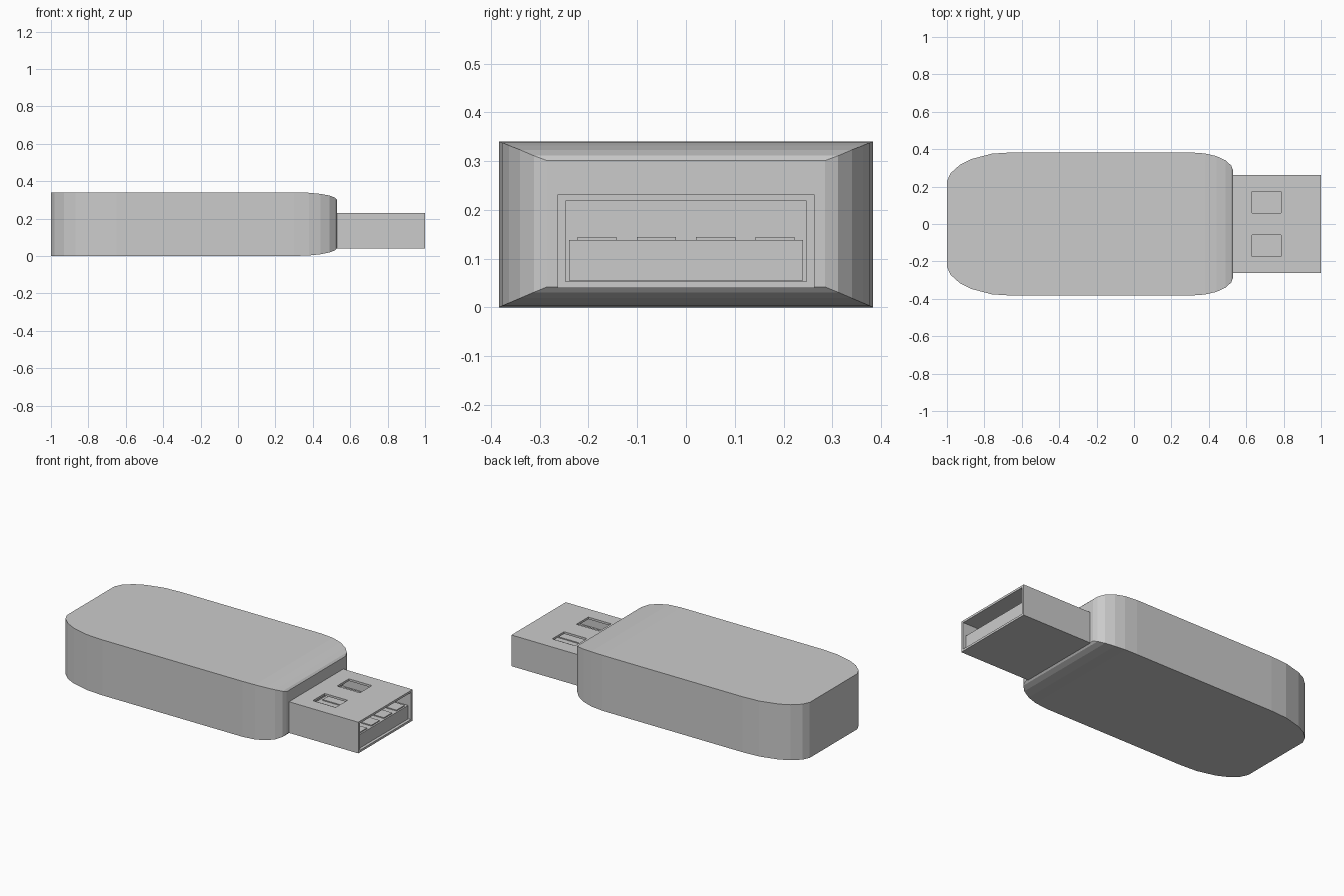
import bpy, bmesh

if "Cube" in bpy.data.objects:
    bpy.data.objects.remove(bpy.data.objects["Cube"])


def box(name, x, y, z):
    """Axis-aligned box from (min, max) pairs."""
    bm = bmesh.new()
    bmesh.ops.create_cube(bm, size=1)
    for v in bm.verts:
        v.co = [lo + (hi - lo) * (c + 0.5) for c, (lo, hi) in zip(v.co, (x, y, z))]
    return finish(name, bm)


def finish(name, bm):
    bmesh.ops.recalc_face_normals(bm, faces=bm.faces)
    mesh = bpy.data.meshes.new(name)
    bm.to_mesh(mesh)
    bm.free()
    obj = bpy.data.objects.new(name, mesh)
    bpy.context.collection.objects.link(obj)
    return obj


def cut(target, cutter):
    mod = target.modifiers.new(cutter.name, 'BOOLEAN')
    mod.operation = 'DIFFERENCE'
    mod.solver = 'EXACT'
    mod.object = cutter
    cutter.hide_render = True
    cutter.display_type = 'WIRE'


# Body: rectangular sections lofted along x (x, half width, bottom, top)
stations = [
    (-1.0, 0.23, 0, 0.34), (-0.98, 0.272, 0, 0.34), (-0.93, 0.317, 0, 0.34),
    (-0.87, 0.347, 0, 0.34), (-0.76, 0.376, 0, 0.34), (-0.65, 0.383, 0, 0.34),
    (0.30, 0.383, 0, 0.34), (0.38, 0.377, 0.003, 0.338), (0.44, 0.363, 0.009, 0.332),
    (0.49, 0.340, 0.019, 0.323), (0.52, 0.312, 0.031, 0.311), (0.53, 0.285, 0.042, 0.301),
]
bm = bmesh.new()
rings = [[bm.verts.new((x, y, z)) for y, z in ((-w, lo), (w, lo), (w, hi), (-w, hi))]
         for x, w, lo, hi in stations]
for a, b in zip(rings, rings[1:]):
    for i in range(4):
        j = (i + 1) % 4
        bm.faces.new((a[i], a[j], b[j], b[i]))
bm.faces.new(rings[0])
bm.faces.new(rings[-1])
finish("body", bm)

# Hollow connector shell with two square windows in its top
shell = box("connector_shell", (0.525, 1.0), (-0.263, 0.263), (0.04, 0.231))
cut(shell, box("cavity_cutter", (0.54, 1.1), (-0.247, 0.247), (0.053, 0.218)))
for side, y in (("left", (0.06, 0.175)), ("right", (-0.175, -0.06))):
    cut(shell, box(f"window_cutter_{side}", (0.63, 0.785), y, (0.20, 0.26)))

# Plastic tongue and its four contacts
box("tongue", (0.535, 0.985), (-0.24, 0.24), (0.055, 0.138))
for i in range(4):
    y = -0.182 + i * 0.1215
    box(f"contact_{i + 1}", (0.56, 0.975), (y - 0.04, y + 0.04), (0.13, 0.144))
